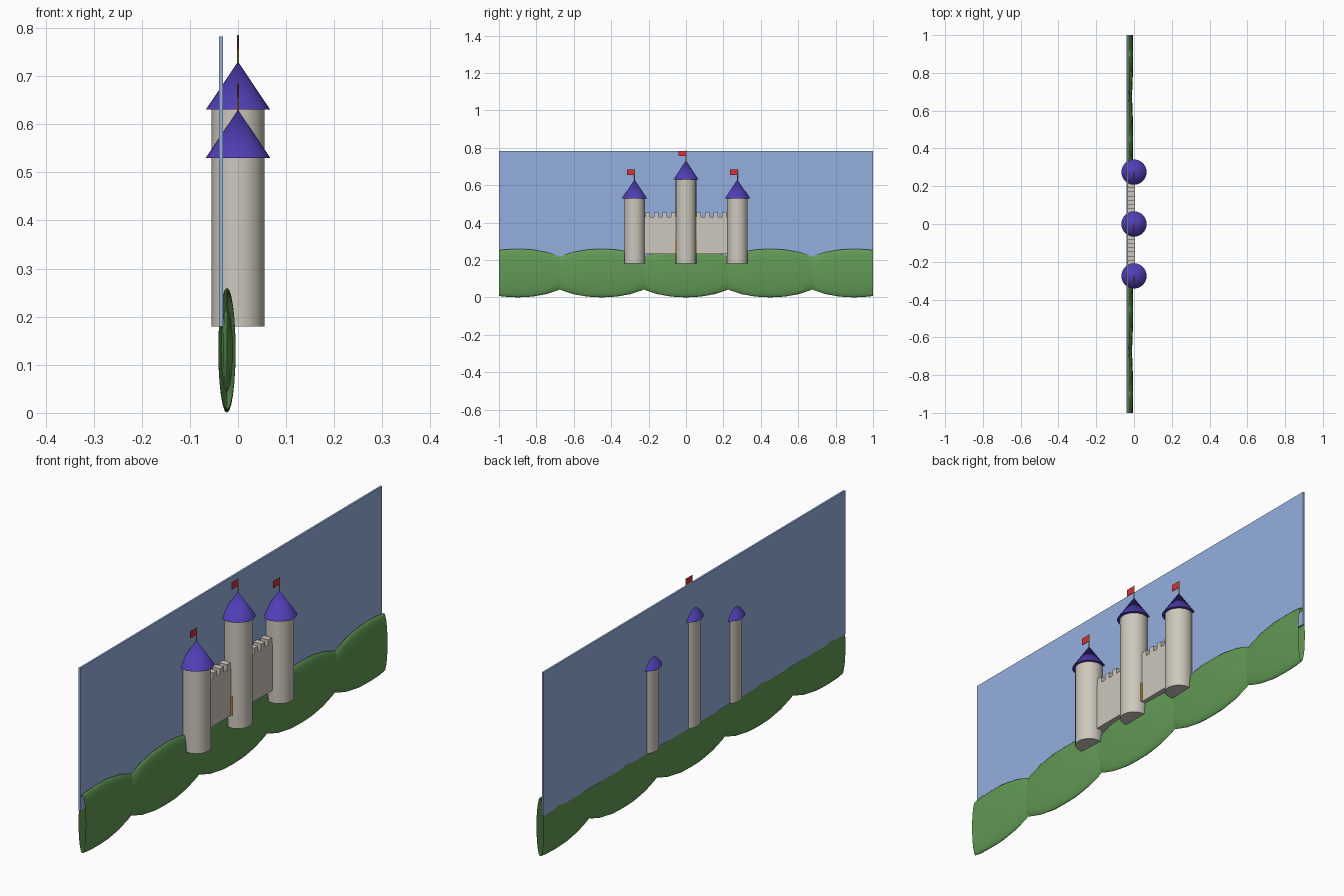
import bpy, bmesh, math
from mathutils import Matrix, Vector

cube = bpy.data.objects.get("Cube")
if cube:
    bpy.data.objects.remove(cube, do_unlink=True)


def material(name, rgb):
    m = bpy.data.materials.new(name)
    m.use_nodes = True
    m.diffuse_color = (*rgb, 1)
    bsdf = next(n for n in m.node_tree.nodes if n.type == 'BSDF_PRINCIPLED')
    bsdf.inputs["Base Color"].default_value = (*rgb, 1)
    return m


SKY = material("sky_blue", (0.30, 0.43, 0.74))
GRASS = material("grass_green", (0.12, 0.32, 0.09))
STONE = material("pale_stone", (0.62, 0.58, 0.51))
ROOF = material("violet_roof", (0.08, 0.05, 0.46))
RED = material("flag_red", (0.68, 0.03, 0.045))
GOLD = material("gold", (0.70, 0.42, 0.05))


def finish(name, bm, mat, smooth=False):
    me = bpy.data.meshes.new(name)
    bm.to_mesh(me)
    bm.free()
    me.materials.append(mat)
    ob = bpy.data.objects.new(name, me)
    bpy.context.collection.objects.link(ob)
    if smooth:
        bpy.ops.object.select_all(action='DESELECT')
        ob.select_set(True)
        bpy.context.view_layer.objects.active = ob
        bpy.ops.object.shade_smooth_by_angle(angle=math.radians(35))
    return ob


def add_box(bm, lo, hi):
    lo, hi = Vector(lo), Vector(hi)
    mat = Matrix.Translation((lo + hi) / 2) @ Matrix.Diagonal((*(hi - lo), 1))
    bmesh.ops.create_cube(bm, size=1, matrix=mat)


def box(name, lo, hi, mat):
    bm = bmesh.new()
    add_box(bm, lo, hi)
    return finish(name, bm, mat)


def cone(name, y, z0, z1, r0, r1, mat, sides=24):
    bm = bmesh.new()
    bmesh.ops.create_cone(bm, cap_ends=True, segments=sides, radius1=r0, radius2=r1,
                          depth=z1 - z0, matrix=Matrix.Translation((0, y, (z0 + z1) / 2)))
    return finish(name, bm, mat, smooth=True)


# Backdrop panel
box("sky_panel", (-0.039, -1, 0.18), (-0.031, 1, 0.782), SKY)

# Row of flattened hills, trimmed at the panel's ends
for i in range(-2, 3):
    bm = bmesh.new()
    place = Matrix.Translation((-0.023, i * 0.45, 0.13)) @ Matrix.Diagonal((0.018, 0.305, 0.13, 1))
    bmesh.ops.create_uvsphere(bm, u_segments=16, v_segments=12, radius=1, matrix=place)
    for side in (-1, 1):
        bmesh.ops.bisect_plane(bm, geom=bm.verts[:] + bm.edges[:] + bm.faces[:],
                               plane_co=(0, side, 0), plane_no=(0, side, 0), clear_outer=True)
    finish(f"hill_{i + 3}", bm, GRASS, smooth=True)

# Towers with roof, pole and flag
for label, y, top in (("right", -0.275, 0.53), ("middle", 0, 0.63), ("left", 0.275, 0.53)):
    cone(f"{label}_tower", y, 0.18, top, 0.055, 0.055, STONE)
    cone(f"{label}_roof", y, top, top + 0.1, 0.067, 0, ROOF)
    cone(f"{label}_flagpole", y, top + 0.095, top + 0.155, 0.002, 0.002, GOLD, 8)
    box(f"{label}_flag", (-0.0015, y - 0.041, top + 0.125), (0.0015, y, top + 0.153), RED)

# Curtain wall with battlements
bm = bmesh.new()
add_box(bm, (-0.031, -0.25, 0.232), (0.005, 0.25, 0.43))
for i in range(10):
    y = (i - 4.5) * 0.0455
    add_box(bm, (-0.031, y - 0.0125, 0.43), (0.005, y + 0.0125, 0.455))
finish("castle_wall", bm, STONE)

# Gate behind the middle tower
box("gate", (0.003, -0.058, 0.232), (0.012, 0.058, 0.315), GOLD)
